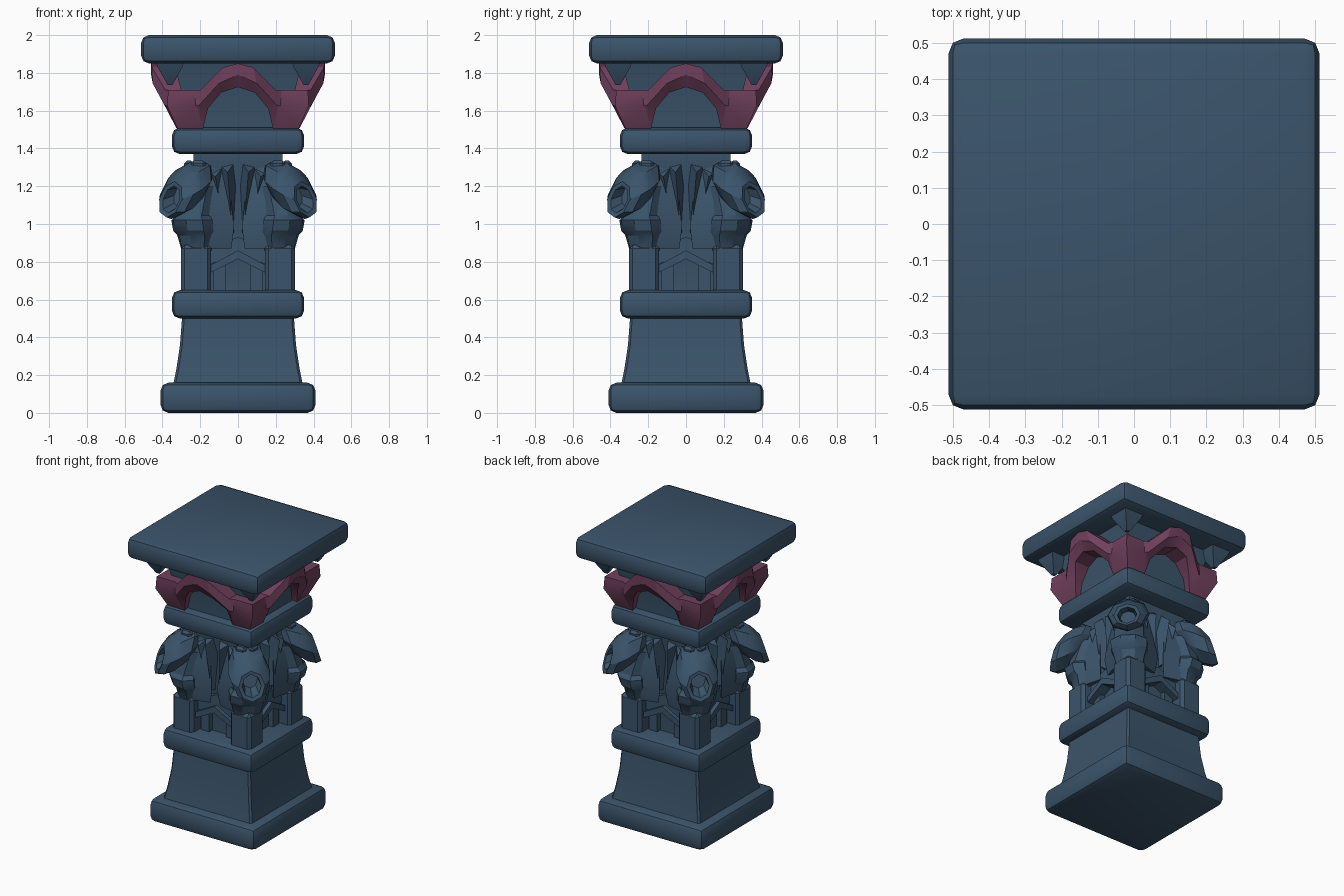
import bpy, bmesh, math
from mathutils import Matrix, Vector

if "Cube" in bpy.data.objects:
    bpy.data.objects.remove(bpy.data.objects["Cube"])


def material(name, rgb):
    m = bpy.data.materials.new(name)
    m.diffuse_color = (*rgb, 1)
    m.use_nodes = True
    m.node_tree.nodes["Principled BSDF"].inputs["Base Color"].default_value = m.diffuse_color
    return m


STONE = material("slate_blue_stone", (0.043, 0.088, 0.145))
PLUM = material("plum_trim", (0.165, 0.052, 0.110))


def loft(bm, rings, cap=True, closed=True):
    """Skin a list of equal-length point rings."""
    vs = [[bm.verts.new(p) for p in r] for r in rings]
    n = len(vs[0])
    for a, b in zip(vs, vs[1:]):
        for i in range(n if closed else n - 1):
            j = (i + 1) % n
            bm.faces.new((a[i], a[j], b[j], b[i]))
    if cap:
        bm.faces.new(vs[0][::-1])
        bm.faces.new(vs[-1])


def box(bm, x0, x1, y0, y1, z0, z1):
    loft(bm, [[(x0, y0, z), (x1, y0, z), (x1, y1, z), (x0, y1, z)] for z in (z0, z1)])


def square(h, z):
    return [(-h, -h, z), (h, -h, z), (h, h, z), (-h, h, z)]


def finish(name, bm, mat=STONE, turns=1, start=0, mirror=False, bevel=0, segs=1, angle=30):
    """Bevel, mirror in x, repeat round the column, and make the object."""
    bmesh.ops.recalc_face_normals(bm, faces=bm.faces)
    if bevel:
        edges = [e for e in bm.edges if len(e.link_faces) == 2 and e.calc_face_angle() > 0.5]
        bmesh.ops.bevel(bm, geom=edges, offset=bevel, segments=segs, profile=0.5, affect='EDGES')
    if mirror:
        g = bmesh.ops.duplicate(bm, geom=bm.verts[:] + bm.edges[:] + bm.faces[:])["geom"]
        for v in g:
            if isinstance(v, bmesh.types.BMVert):
                v.co.x *= -1
    base = bm.verts[:] + bm.edges[:] + bm.faces[:]
    first = [v for v in base if isinstance(v, bmesh.types.BMVert)]
    for k in range(1, turns):
        g = bmesh.ops.duplicate(bm, geom=base)["geom"]
        vs = [v for v in g if isinstance(v, bmesh.types.BMVert)]
        bmesh.ops.rotate(bm, verts=vs, matrix=Matrix.Rotation(start + k * math.pi / 2, 3, 'Z'))
    bmesh.ops.rotate(bm, verts=first, matrix=Matrix.Rotation(start, 3, 'Z'))
    bmesh.ops.remove_doubles(bm, verts=bm.verts, dist=0.0005)
    bmesh.ops.recalc_face_normals(bm, faces=bm.faces)
    me = bpy.data.meshes.new(name)
    bm.to_mesh(me)
    bm.free()
    me.materials.append(mat)
    ob = bpy.data.objects.new(name, me)
    bpy.context.collection.objects.link(ob)
    bpy.ops.object.select_all(action='DESELECT')
    ob.select_set(True)
    bpy.context.view_layer.objects.active = ob
    bpy.ops.object.shade_smooth_by_angle(angle=math.radians(angle))
    return ob


# Four bevelled slabs
for name, h, z0, z1 in (("base_slab", 0.41, 0, 0.16), ("lower_ledge", 0.35, 0.5, 0.65),
                        ("upper_ledge", 0.35, 1.37, 1.51), ("top_slab", 0.513, 1.85, 2.0)):
    bm = bmesh.new()
    loft(bm, [square(h, z0), square(h, z1)])
    finish(name, bm, bevel=0.042, segs=2)

# Flared plinth and central shaft
bm = bmesh.new()
loft(bm, [square(h, z) for h, z in ((0.345, 0.14), (0.325, 0.24), (0.307, 0.36), (0.295, 0.52))])
finish("flared_plinth", bm, bevel=0.012)
bm = bmesh.new()
loft(bm, [square(h, z) for h, z in ((0.19, 0.64), (0.19, 0.85), (0.215, 0.95), (0.205, 1.2),
                                    (0.235, 1.31), (0.235, 1.38))])
finish("shaft", bm)

# Capital core
bm = bmesh.new()
loft(bm, [square(0.29, 1.5), square(0.30, 1.7), square(0.34, 1.86)])
finish("capital_core", bm)

# Corner posts with gabled arches and pilasters between them
bm = bmesh.new()
box(bm, 0.142, 0.302, -0.302, -0.142, 0.63, 0.89)
finish("corner_posts", bm, turns=4, bevel=0.02)
bm = bmesh.new()
box(bm, 0.065, 0.13, -0.225, -0.17, 0.64, 0.82)
finish("niche_pilasters", bm, turns=4, mirror=True)
for name, outline, y in (
        ("niche_gables", [(0, 0.86), (0.15, 0.78), (0.15, 0.74), (0, 0.815)], -0.265),
        ("gable_wall", [(0, 0.93), (0.2, 0.865), (0.2, 0.765), (0, 0.845)], -0.238)):
    bm = bmesh.new()
    loft(bm, [[(x, yy, z) for x, z in outline] for yy in (y, -0.17)])
    finish(name, bm, turns=4, mirror=True)


# Folded wing feathers on every side
def feather(bm, xt, w, xb, z1, z0, y):
    a, b, c, d, r = [bm.verts.new(p) for p in (
        (xt - w, -0.2, z1), (xt + w, -0.2, z1 - 0.03), (xb + 0.012, -0.2, z0),
        (xb - 0.012, -0.2, z0), (xt, y, z1 - 0.07))]
    t = bm.verts.new((xb, y + 0.035, z0 + 0.01))
    for f in ((a, r, b), (b, r, t, c), (d, t, r, a), (c, t, d), (a, b, c, d)):
        bm.faces.new(f)


bm = bmesh.new()
feather(bm, 0.055, 0.05, 0.03, 1.345, 0.95, -0.285)
feather(bm, 0.12, 0.055, 0.075, 1.32, 1.0, -0.27)
feather(bm, 0.18, 0.06, 0.13, 1.25, 0.92, -0.27)
finish("folded_wings", bm, turns=4, mirror=True, angle=15)

# Corner figures, built along +x and turned onto the diagonals
DIAG = math.pi / 4


def disc(c, r, z, sy=1, n=8):
    return [(c + r * math.cos((i + 0.5) * math.tau / n),
             r * sy * math.sin((i + 0.5) * math.tau / n), z) for i in range(n)]


bm = bmesh.new()
loft(bm, [disc(c, r, z, sy) for c, r, z, sy in (
    (0.31, 0.075, 0.86, 1.2), (0.32, 0.085, 0.94, 1.3), (0.335, 0.095, 0.965, 1.3),
    (0.345, 0.10, 1.02, 1.25), (0.335, 0.085, 1.045, 1.2), (0.29, 0.08, 1.2, 1.2))])
finish("figure_bodies", bm, turns=4, start=DIAG)

# Draped cloaks joining body and shaft
bm = bmesh.new()
loft(bm, [[(0.2, -w, z), (x, -w * 0.35, z), (x, w * 0.35, z), (0.2, w, z)]
          for x, w, z in ((0.37, 0.15, 0.87), (0.385, 0.17, 0.98), (0.36, 0.15, 1.12), (0.31, 0.11, 1.3))])
finish("figure_cloaks", bm, turns=4, start=DIAG, angle=20)


# Hoods with a hollow opening facing out and down
def hood_ring(c, z, ry, rz, tilt=0.3):
    pts = []
    for i in range(8):
        a = i * math.tau / 8 + math.pi / 2
        u, v = ry * math.cos(a), rz * math.sin(a)
        pts.append((c + v * -math.sin(tilt), u, z + v * math.cos(tilt)))
    return pts


bm = bmesh.new()
loft(bm, [hood_ring(*r) for r in (
    (0.25, 1.25, 0.06, 0.07), (0.32, 1.225, 0.12, 0.125), (0.40, 1.185, 0.135, 0.15),
    (0.46, 1.155, 0.125, 0.135), (0.505, 1.13, 0.085, 0.1), (0.50, 1.13, 0.062, 0.075),
    (0.43, 1.15, 0.05, 0.06))])
finish("hoods", bm, turns=4, start=DIAG, angle=28)

# Small shoulder knobs behind each hood
bm = bmesh.new()
box(bm, 0.235, 0.285, -0.25, -0.17, 1.27, 1.335)
box(bm, 0.17, 0.25, -0.285, -0.235, 1.27, 1.335)
finish("shoulder_knobs", bm, turns=4, bevel=0.015)

# Plum arched band: each station holds upper, crease and lower points (x, depth, z)
stations = [
    [(0, 0.46, 1.85), (0, 0.46, 1.79), (0, 0.42, 1.725)],
    [(0.08, 0.455, 1.83), (0.10, 0.452, 1.745), (0.09, 0.41, 1.695)],
    [(0.20, 0.385, 1.71), (0.205, 0.39, 1.63), (0.16, 0.35, 1.61)],
    [(0.23, 0.37, 1.71), (0.225, 0.375, 1.625), (0.185, 0.325, 1.505)],
    [(0.37, 0.37, 1.71), (0.375, 0.375, 1.625), (0.32, 0.32, 1.505)]]
rings = []
for s in stations:
    inner = [(min(x, 0.28), 0.28, z) for x, _, z in (s[2], s[0])]
    if s is stations[-1]:
        inner = [(0.28, 0.28, p[2]) for p in inner]
    rings.append([(x, -d, z) for x, d, z in s + inner])
bm = bmesh.new()
loft(bm, rings, cap=False)
finish("arched_band", bm, PLUM, turns=4, mirror=True)

# Pointed pendants under the top slab corners
bm = bmesh.new()
loft(bm, [[(0.36 + sx * r, -0.36 + sy * r, z) for sx, sy in ((-1, -1), (1, -1), (1, 1), (-1, 1))]
          for r, z in ((0.075, 1.86), (0.065, 1.83), (0.012, 1.735))])
finish("corner_pendants", bm, turns=4)
